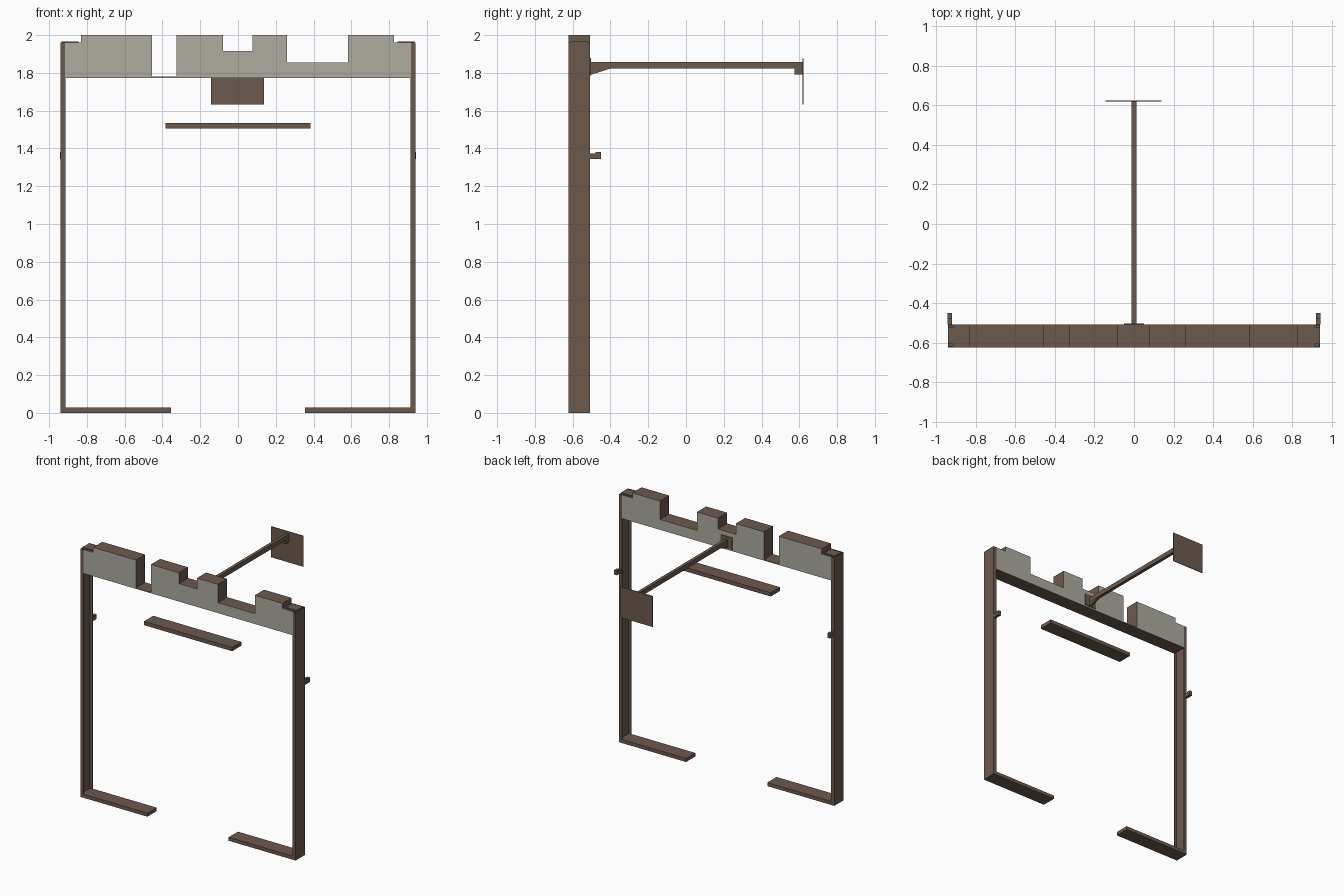
import bpy
import bmesh

if "Cube" in bpy.data.objects:
    bpy.data.objects.remove(bpy.data.objects["Cube"])

Y0, Y1 = -0.623, -0.508      # frame depth


def material(name, rgba):
    m = bpy.data.materials.new(name)
    m.diffuse_color = rgba
    m.use_nodes = True
    m.node_tree.nodes["Principled BSDF"].inputs["Base Color"].default_value = m.diffuse_color
    return m


brown = material("brown_metal", (0.150, 0.102, 0.076, 1))
grey = material("frosted_grey", (0.42, 0.41, 0.35, 0.55))


def prism(name, pts, lo, hi, axis="y", caps=None):
    """Extrude a 2D outline along an axis; caps may get a second material."""
    def place(p, d):
        return {"x": (d, p[0], p[1]), "y": (p[0], d, p[1]), "z": (p[0], p[1], d)}[axis]
    bm = bmesh.new()
    a = [bm.verts.new(place(p, lo)) for p in pts]
    b = [bm.verts.new(place(p, hi)) for p in pts]
    ends = [bm.faces.new(a), bm.faces.new(b[::-1])]
    n = len(pts)
    for i in range(n):
        j = (i + 1) % n
        bm.faces.new((a[i], b[i], b[j], a[j]))
    if caps:
        for f in ends:
            f.material_index = 1
    bmesh.ops.recalc_face_normals(bm, faces=bm.faces)
    me = bpy.data.meshes.new(name)
    bm.to_mesh(me)
    bm.free()
    me.materials.append(brown)
    if caps:
        me.materials.append(caps)
    ob = bpy.data.objects.new(name, me)
    bpy.context.collection.objects.link(ob)
    return ob


def box(name, x0, x1, y0, y1, z0, z1):
    return prism(name, [(x0, z0), (x1, z0), (x1, z1), (x0, z1)], y0, y1)


# Stepped header: grey front and back panels, brown folded edge
steps = [(-0.915, -0.83, 1.96), (-0.83, -0.455, 2.0), (-0.455, -0.325, 1.78),
         (-0.325, -0.08, 2.0), (-0.08, 0.077, 1.915), (0.077, 0.26, 2.0),
         (0.26, 0.583, 1.855), (0.583, 0.825, 2.0), (0.825, 0.915, 1.96)]
outline = [(-0.915, 1.773)]
for x0, x1, z in steps:
    outline += [(x0, z), (x1, z)]
outline.append((0.915, 1.773))
prism("header", outline, Y0, Y1, caps=grey)

# Posts, feet, corner caps and hooks on both sides
for s, side in ((-1, "left"), (1, "right")):
    t = 0.005
    channel = [(0.94, Y0), (0.94, Y1), (0.913, Y1), (0.913, Y1 - t),
               (0.94 - t, Y1 - t), (0.94 - t, Y0 + t), (0.913, Y0 + t), (0.913, Y0)]
    prism(side + "_post", [(s * x, y) for x, y in channel], 0, 1.96, "z")
    box(side + "_foot", *sorted((s * 0.355, s * 0.934)), Y0, Y1, 0, 0.028)
    box(side + "_corner_cap", *sorted((s * 0.845, s * 0.935)), -0.605, -0.522, 1.955, 1.967)
    hook = [(Y1, 1.345), (-0.45, 1.345), (-0.45, 1.382), (-0.48, 1.382),
            (-0.48, 1.372), (Y1, 1.372)]
    prism(side + "_hook", hook, *sorted((s * 0.92, s * 0.943)), axis="x")

# Crossbar below the header
box("crossbar", -0.385, 0.385, Y0, Y1, 1.505, 1.535)

# Rear arm with wall plate, gusset, end block and hanging board
box("arm_plate", -0.05, 0.05, Y1, -0.502, 1.785, 1.88)
box("arm", -0.0125, 0.0125, -0.503, 0.618, 1.822, 1.858)
prism("arm_gusset", [(-0.503, 1.79), (-0.40, 1.823), (-0.503, 1.823)], -0.01, 0.01, "x")
box("arm_end_block", -0.0125, 0.0125, 0.575, 0.618, 1.792, 1.823)
box("board", -0.143, 0.138, 0.618, 0.623, 1.632, 1.875)
